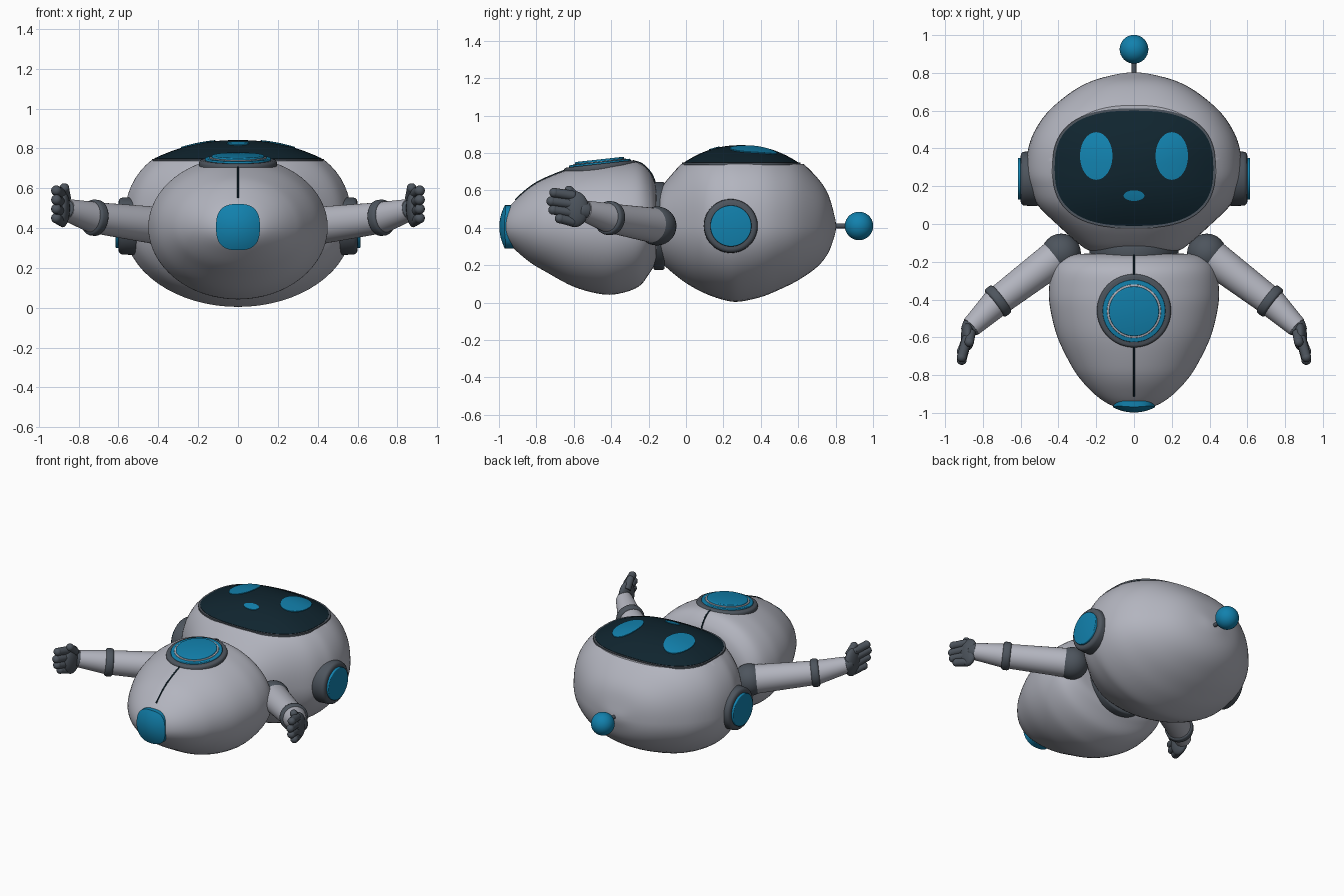
import bpy, bmesh, math
from mathutils import Vector, Matrix

if "Cube" in bpy.data.objects:
    bpy.data.objects.remove(bpy.data.objects["Cube"])


def material(name, rgb):
    m = bpy.data.materials.new(name)
    m.use_nodes = True
    m.diffuse_color = (*rgb, 1)
    bsdf = next(n for n in m.node_tree.nodes if n.type == 'BSDF_PRINCIPLED')
    bsdf.inputs["Base Color"].default_value = (*rgb, 1)
    return m


SHELL = material("light grey shell", (0.45, 0.46, 0.52))
JOINT = material("dark grey joint", (0.075, 0.09, 0.11))
BLUE = material("bright blue", (0.006, 0.22, 0.42))
GLASS = material("dark glass", (0.005, 0.018, 0.028))


def finish(name, bm, mat, angle=35):
    bmesh.ops.recalc_face_normals(bm, faces=bm.faces)
    me = bpy.data.meshes.new(name)
    bm.to_mesh(me)
    bm.free()
    ob = bpy.data.objects.new(name, me)
    bpy.context.collection.objects.link(ob)
    me.materials.append(mat)
    bpy.ops.object.select_all(action='DESELECT')
    ob.select_set(True)
    bpy.context.view_layer.objects.active = ob
    bpy.ops.object.shade_smooth_by_angle(angle=math.radians(angle))
    return ob


def smooth_path(pts, steps=5):
    """Catmull-Rom samples through tuples of any length."""
    out = []
    for i in range(len(pts) - 1):
        a, b, c, d = (pts[max(0, min(len(pts) - 1, i + k))] for k in (-1, 0, 1, 2))
        for s in range(steps):
            t = s / steps
            out.append([0.5 * (2 * q + (r - p) * t + (2 * p - 5 * q + 4 * r - w) * t * t
                        + (3 * q - p - 3 * r + w) * t ** 3) for p, q, r, w in zip(a, b, c, d)])
    return out + [list(pts[-1])]


def loft(stations, mid, power, n=64):
    """Oval sections (y, half width, top, bottom) skinned along y."""
    bm = bmesh.new()
    rings = []
    for y, w, top, bot in stations:
        ring = []
        for k in range(n):
            a = 2 * math.pi * k / n
            p = power if math.sin(a) > 0 else 2
            c, s = (math.copysign(abs(v) ** (2 / p), v) for v in (math.cos(a), math.sin(a)))
            ring.append(bm.verts.new((w * c, y, mid + s * ((top - mid) if s > 0 else (mid - bot)))))
        rings.append(ring)
    for r, q in zip(rings, rings[1:]):
        for k in range(n):
            bm.faces.new((r[k], r[(k + 1) % n], q[(k + 1) % n], q[k]))
    bm.faces.new(rings[0])
    bm.faces.new(rings[-1])
    return bm


def patch(name, mat, cx, cy, rx, ry, power, height, skirt, n=64, rings=10):
    """Rounded plate following a height function, with a skirt below its edge."""
    bm = bmesh.new()
    rows = []
    for i in range(1, rings + 2):
        f = min(i, rings) / rings
        row = []
        for k in range(n):
            a = 2 * math.pi * k / n
            c, s = (math.copysign(abs(v) ** (2 / power), v) for v in (math.cos(a), math.sin(a)))
            x, y = cx + rx * f * c, cy + ry * f * s
            row.append(bm.verts.new((x, y, height(x, y) - (skirt if i > rings else 0))))
        rows.append(row)
    centre = bm.verts.new((cx, cy, height(cx, cy)))
    for k in range(n):
        j = (k + 1) % n
        bm.faces.new((centre, rows[0][k], rows[0][j]))
        for r, q in zip(rows, rows[1:]):
            bm.faces.new((r[k], q[k], q[j], r[j]))
    return finish(name, bm, mat)


def add_rod(bm, a, b, r1, r2, bevel=0.0, n=40):
    """Tapered rod from a to b, optionally with rounded rims."""
    a, b = Vector(a), Vector(b)
    rot = (b - a).to_track_quat('Z', 'Y').to_matrix().to_4x4()
    new = bmesh.ops.create_cone(bm, cap_ends=True, segments=n, radius1=r1, radius2=r2,
                                depth=(b - a).length, matrix=Matrix.Translation((a + b) / 2) @ rot)
    if bevel:
        edges = {e for v in new["verts"] for e in v.link_edges
                 if any(len(f.verts) > 4 for f in e.link_faces)}
        bmesh.ops.bevel(bm, geom=list(edges), offset=bevel, segments=3, profile=0.5, affect='EDGES')


def rod(name, mat, *args, **kw):
    bm = bmesh.new()
    add_rod(bm, *args, **kw)
    return finish(name, bm, mat)


def add_ball(bm, pos, scale, rot=Matrix()):
    bmesh.ops.create_uvsphere(bm, u_segments=32, v_segments=20, radius=1,
                              matrix=Matrix.Translation(pos) @ rot @ Matrix.Diagonal((*scale, 1)))


def ball(name, mat, pos, r):
    bm = bmesh.new()
    add_ball(bm, pos, (r, r, r))
    return finish(name, bm, mat)


# Head: egg-like loft with a flat cut where the visor sits
head_path = smooth_path([
    (-.145, .2, .58, .25), (-.135, .25, .61, .22), (-.09, .31, .67, .175), (0, .41, .765, .105),
    (.1, .51, .825, .05), (.2, .555, .85, .015), (.28, .572, .853, .005), (.4, .56, .845, .03),
    (.5, .522, .815, .07), (.6, .45, .765, .12), (.7, .33, .67, .19), (.76, .215, .58, .265),
    (.795, .08, .46, .36), (.803, .005, .412, .408)])
bm = loft(head_path, 0.41, 2.45)
bmesh.ops.bisect_plane(bm, geom=bm.verts[:] + bm.edges[:] + bm.faces[:], dist=1e-5,
                       plane_co=(0, 0, .742), plane_no=(0, 0, 1), clear_outer=True)
bmesh.ops.holes_fill(bm, edges=[e for e in bm.edges if e.is_boundary])
finish("head", bm, SHELL)


# Visor, its rim, eyes and mouth
def dome(x, y):
    r = (abs(x / .42) ** 2.6 + abs((y - .295) / .305) ** 2.6) ** (1 / 2.6)
    return .75 + .092 * (1 - min(r, 1) ** 2.2)


patch("visor_rim", JOINT, 0, .295, .432, .317, 2.6, lambda x, y: .748, .012)
patch("visor", GLASS, 0, .295, .42, .305, 2.6, dome, .012)
for side, label in ((1, "left"), (-1, "right")):
    patch(label + "_eye", BLUE, side * .2, .36, .086, .126, 2, lambda x, y: dome(x, y) + .005, .008)
patch("mouth", BLUE, 0, .15, .055, .028, 2, lambda x, y: dome(x, y) + .004, .007)

# Antenna
rod("antenna_rod", JOINT, (0, .78, .41), (0, .87, .41), .013, .013)
ball("antenna_ball", BLUE, (0, .925, .41), .076)

# Neck
rod("neck", JOINT, (0, -.175, .41), (0, -.115, .41), .235, .235, bevel=.01, n=64)

# Body
body_path = smooth_path([
    (-.157, .25, .58, .24), (-.163, .34, .63, .21), (-.19, .395, .695, .165), (-.25, .435, .748, .088),
    (-.35, .45, .758, .05), (-.45, .443, .752, .045), (-.6, .405, .722, .085), (-.75, .332, .665, .165),
    (-.83, .277, .62, .213), (-.9, .21, .56, .27), (-.95, .14, .505, .32), (-.975, .07, .455, .365),
    (-.984, .005, .412, .408)])
finish("body", loft(body_path, 0.405, 2), SHELL)

# Seam down the chest
curve = bpy.data.curves.new("chest_seam", 'CURVE')
curve.dimensions = '3D'
curve.bevel_depth = .005
pts = [(0, y, top) for y, w, top, bot in body_path if -.92 < y < -.16]
spline = curve.splines.new('POLY')
spline.points.add(len(pts) - 1)
for p, co in zip(spline.points, pts):
    p.co = (*co, 1)
curve.materials.append(GLASS)
bpy.context.collection.objects.link(bpy.data.objects.new("chest_seam", curve))

# Blue cap at the base of the body
cap = patch("base_cap", BLUE, 0, .405, .11, .116, 2.7,
            lambda x, y: .998 - 2.2 * (x * x + (y - .405) ** 2), .05)
cap.rotation_euler.x = math.pi / 2

# Chest button: stacked tilted discs
up = Vector((0, -.11, 1)).normalized()
base = Vector((0, -.46, .74))
for name, mat, r, top, bev in (("chest_ring", JOINT, .196, .002, .015), ("chest_blue_ring", BLUE, .166, .012, .005),
                               ("chest_light_ring", SHELL, .143, .016, .003), ("chest_button", BLUE, .132, .026, .006)):
    rod(name, mat, base - up * .045, base + up * top, r, r, bevel=bev, n=64)

# Ears and arms, one set per side
for side, label in ((1, "left_"), (-1, "right_")):
    def P(x, y, z):
        return Vector((side * x, y, z))

    rod(label + "ear", JOINT, P(.5, .24, .41), P(.6, .24, .41), .146, .142, bevel=.02, n=64)
    rod(label + "ear_disc", BLUE, P(.59, .24, .41), P(.615, .24, .41), .11, .11, bevel=.005, n=64)

    shoulder, elbow, wrist = P(.385, -.155, .41), P(.72, -.408, .452), P(.862, -.545, .492)
    axis = (elbow - shoulder).normalized()
    ball(label + "shoulder", JOINT, shoulder, .104)
    rod(label + "upper_arm", SHELL, shoulder + axis * .03, elbow, .094, .078)
    rod(label + "elbow_ring", JOINT, elbow - axis * .026, elbow + axis * .026, .091, .091, bevel=.015)
    rod(label + "forearm", SHELL, elbow, wrist, .08, .055)

    # Hand: wrist cuff, flat palm, stacked fingers and a thumb
    bm = bmesh.new()
    add_rod(bm, P(.855, -.525, .49), P(.872, -.575, .497), .05, .048, bevel=.01)
    add_ball(bm, P(.88, -.595, .5), (.036, .075, .096))
    for i in range(4):
        z = .435 + i * .046
        reach = (.675, .71, .72, .705)[i]
        knuckle, tip = P(.885, -.61, z), P(.912, -reach, z + .015)
        add_rod(bm, knuckle, tip, .027, .025, n=16)
        for q in (knuckle, tip):
            add_ball(bm, q, (.026, .026, .026))
    root, tip = P(.865, -.575, .55), P(.872, -.625, .6)
    add_rod(bm, root, tip, .027, .024, n=16)
    add_ball(bm, tip, (.025, .025, .025))
    finish(label + "hand", bm, JOINT)
